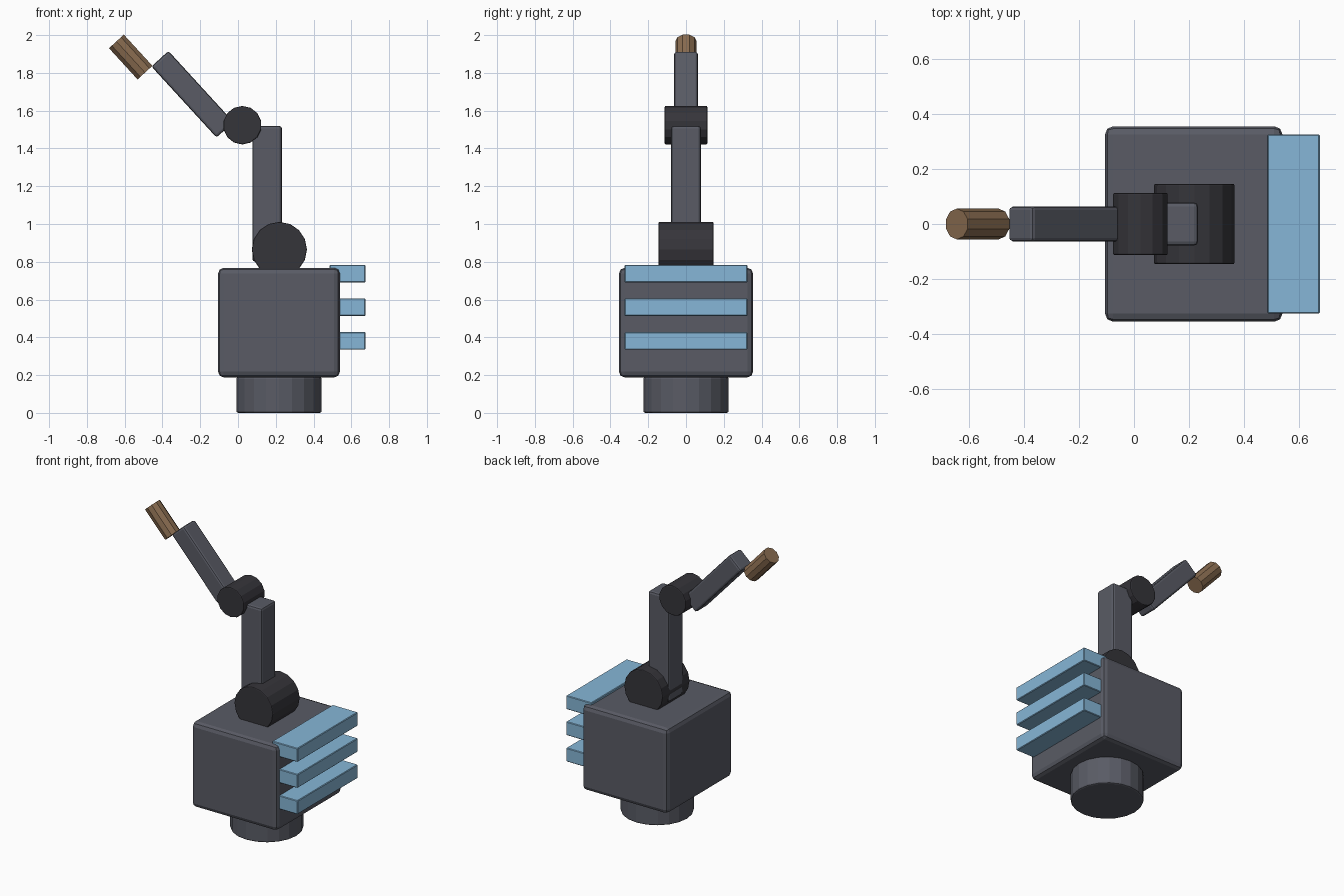
import bpy
from math import radians

cube = bpy.data.objects.get("Cube")
if cube:
    bpy.data.objects.remove(cube, do_unlink=True)


def material(name, rgb):
    m = bpy.data.materials.new(name)
    m.use_nodes = True
    m.diffuse_color = (*rgb, 1)
    m.node_tree.nodes["Principled BSDF"].inputs["Base Color"].default_value = (*rgb, 1)
    return m


grey = material("slate_grey", (0.1, 0.105, 0.13))
dark = material("dark_charcoal", (0.036, 0.035, 0.042))
blue = material("fin_blue", (0.24, 0.47, 0.68))
brown = material("tip_brown", (0.25, 0.15, 0.08))


def finish(name, mat, bevel, segments):
    ob = bpy.context.object
    ob.name = name
    ob.data.materials.append(mat)
    if bevel:
        bpy.ops.object.transform_apply(location=False, rotation=False, scale=True)
        mod = ob.modifiers.new("Bevel", "BEVEL")
        mod.width = bevel
        mod.segments = segments
        mod.limit_method = 'ANGLE'
        mod.angle_limit = radians(40)
    return ob


def box(name, loc, size, mat, bevel=0.0, segments=2, tilt=0):
    bpy.ops.mesh.primitive_cube_add(size=1, location=loc, rotation=(0, tilt, 0))
    bpy.context.object.scale = size
    return finish(name, mat, bevel, segments)


def cylinder(name, loc, radius, depth, sides, mat, bevel=0.0, rot=(0, 0, 0)):
    bpy.ops.mesh.primitive_cylinder_add(vertices=sides, radius=radius, depth=depth,
                                        location=loc, rotation=rot)
    return finish(name, mat, bevel, 2)


# Pedestal and main housing
cylinder("base", (0.217, 0, 0.095), 0.226, 0.19, 20, grey, 0.01)
box("housing", (0.217, 0, 0.478), (0.645, 0.71, 0.58), grey, 0.03)

# Cooling fins on the left side
for i, z in enumerate((0.381, 0.56, 0.737)):
    box(f"fin_{i + 1}", (0.58, 0, z), (0.19, 0.65, 0.093), blue, 0.004, 1)

# Jointed arm
side_axis = (radians(90), 0, 0)
tilt = radians(-42.5)
cylinder("shoulder_joint", (0.219, 0, 0.865), 0.146, 0.292, 16, dark, 0.006, side_axis)
box("upper_arm", (0.154, 0, 1.16), (0.157, 0.157, 0.72), grey, 0.015)
cylinder("elbow_joint", (0.023, 0, 1.523), 0.102, 0.226, 14, dark, 0.006, side_axis)
box("forearm", (-0.241, 0, 1.687), (0.122, 0.126, 0.51), grey, 0.013, 2, tilt)

# Tip at the end of the forearm
cylinder("tip", (-0.568, 0, 1.884), 0.056, 0.224, 10, brown, 0, (0, tilt, 0))
